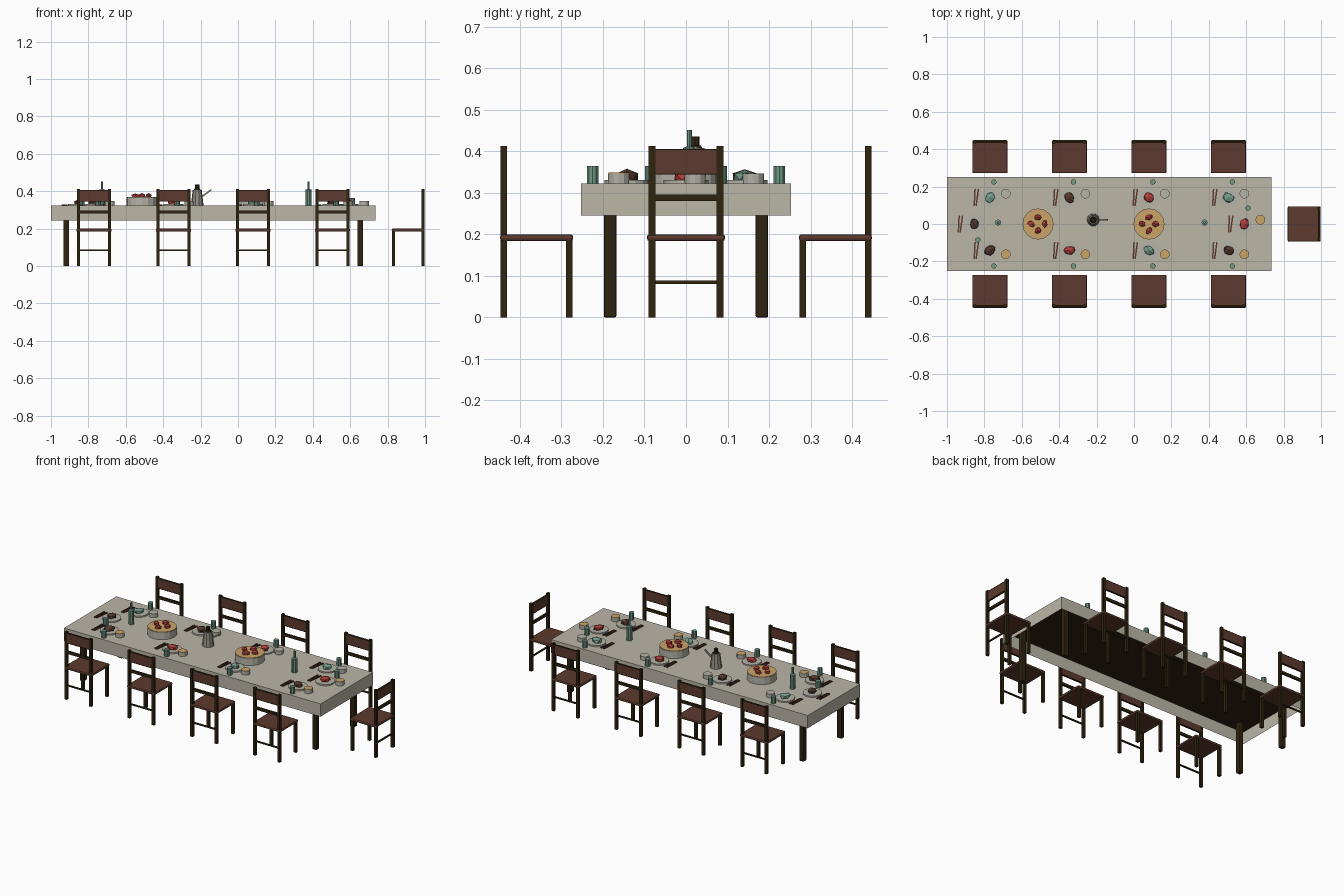
import bpy, bmesh, math, random
from mathutils import Matrix, Vector

if "Cube" in bpy.data.objects:
    bpy.data.objects.remove(bpy.data.objects["Cube"])

random.seed(4)


def mat(name, r, g, b):
    m = bpy.data.materials.new(name)
    lin = [((c / 255 + 0.055) / 1.055) ** 2.4 for c in (r, g, b)]
    m.diffuse_color = (*lin, 1)
    m.use_nodes = True
    m.node_tree.nodes["Principled BSDF"].inputs["Base Color"].default_value = m.diffuse_color
    return m


CLOTH = mat("linen cloth", 187, 182, 167)
DARK = mat("dark wood", 46, 35, 15)
SEAT = mat("brown wood", 93, 58, 46)
GLASS = mat("green glass", 112, 152, 134)
CERAMIC = mat("grey ceramic", 182, 180, 168)
OCHRE = mat("ochre soup", 204, 163, 104)
RED = mat("red food", 176, 62, 58)
MEAT = mat("brown food", 84, 56, 45)
GREEN = mat("green food", 118, 158, 140)
METAL = mat("grey metal", 146, 144, 132)

TOP = 0.323  # cloth surface


def finish(name, bm, material, M=Matrix()):
    me = bpy.data.meshes.new(name)
    bm.transform(M)
    bm.to_mesh(me)
    bm.free()
    me.materials.append(material)
    o = bpy.data.objects.new(name, me)
    bpy.context.collection.objects.link(o)
    return o


def box(name, lo, hi, material, M=Matrix(), bevel=0, open_bottom=False):
    bm = bmesh.new()
    bmesh.ops.create_cube(bm, size=1)
    for v in bm.verts:
        v.co = Vector([(lo[i] + hi[i]) / 2 + v.co[i] * (hi[i] - lo[i]) for i in range(3)])
    if open_bottom:
        bmesh.ops.delete(bm, geom=[f for f in bm.faces if f.normal.z < -0.5], context='FACES')
    if bevel:
        bmesh.ops.bevel(bm, geom=bm.edges[:], offset=bevel, segments=2, profile=0.5, affect='EDGES')
    return finish(name, bm, material, M)


def lathe(name, x, y, profile, material, sides=12):
    """Stack of rings (radius, z), closed with flat caps."""
    bm = bmesh.new()
    rings = [[bm.verts.new((x + r * math.cos(2 * math.pi * i / sides),
                            y + r * math.sin(2 * math.pi * i / sides), z))
              for i in range(sides)] for r, z in profile]
    for a, b in zip(rings, rings[1:]):
        for i in range(sides):
            j = (i + 1) % sides
            bm.faces.new((a[i], a[j], b[j], b[i]))
    bm.faces.new(rings[0][::-1])
    bm.faces.new(rings[-1])
    return finish(name, bm, material)


def lump(name, x, y, z, size, material):
    bm = bmesh.new()
    bmesh.ops.create_icosphere(bm, subdivisions=1, radius=1)
    for v in bm.verts:
        v.co *= random.uniform(0.85, 1.08)
    M = Matrix.Translation((x, y, z)) @ Matrix.Rotation(random.uniform(0, 6), 4, 'Z') @ Matrix.Diagonal((*size, 1))
    return finish(name, bm, material, M)


# Table: open cloth shell, board under it, four legs
box("tablecloth", (-1, -0.2525, 0.245), (0.735, 0.2525, TOP), CLOTH, open_bottom=True)
box("table_board", (-0.995, -0.2475, 0.317), (0.73, 0.2475, 0.321), DARK)
for lx in (-0.918, 0.654):
    for ly in (-0.183, 0.183):
        box("table_leg", (lx - 0.015, ly - 0.015, 0), (lx + 0.015, ly + 0.015, 0.318), DARK, bevel=0.004)


# Chairs, back towards local +y
def chair(x, y, angle):
    M = Matrix.Translation((x, y, 0)) @ Matrix.Rotation(angle, 4, 'Z')
    box("chair_seat", (-0.094, -0.088, 0.184), (0.094, 0.088, 0.2), SEAT, M, 0.006)
    for s in (-1, 1):
        px = s * 0.082
        box("chair_back_post", (px - 0.008, 0.071, 0), (px + 0.008, 0.087, 0.413), DARK, M)
        box("chair_front_leg", (px - 0.008, -0.087, 0), (px + 0.008, -0.071, 0.186), DARK, M)
    box("chair_back_panel", (-0.076, 0.074, 0.347), (0.076, 0.084, 0.403), SEAT, M)
    box("chair_panel_top", (-0.076, 0.073, 0.403), (0.076, 0.085, 0.406), DARK, M)
    box("chair_panel_bottom", (-0.076, 0.073, 0.344), (0.076, 0.085, 0.347), DARK, M)
    box("chair_lower_rail", (-0.076, 0.073, 0.28), (0.076, 0.085, 0.296), DARK, M)
    box("chair_rung", (-0.076, 0.075, 0.081), (0.076, 0.083, 0.089), DARK, M)


ROWS = (-0.77, -0.345, 0.08, 0.505)
for cx in ROWS:
    chair(cx, 0.36, 0)
    chair(cx, -0.36, math.pi)
chair(0.91, 0, -math.pi / 2)


# Place settings
def bowl(x, y, soup):
    lathe("small_bowl", x, y, [(0.025, TOP), (0.026, TOP + 0.024)], CERAMIC)
    if soup:
        lathe("bowl_soup", x, y, [(0.025, TOP + 0.02), (0.025, TOP + 0.0255)], OCHRE)


def glass(x, y):
    lathe("drinking_glass", x, y, [(0.0145, TOP), (0.0145, TOP + 0.042)], GLASS, 10)


def plate(x, y, food):
    lathe("plate", x, y, [(0.054, TOP), (0.054, TOP + 0.008)], CERAMIC, 16)
    lump("plate_food", x, y, TOP + 0.016, (0.035, 0.028, 0.018), food)
    for k, a in ((-0.007, -0.05), (0.007, -0.14)):
        M = Matrix.Translation((x - 0.075 + k, y, TOP)) @ Matrix.Rotation(a, 4, 'Z')
        box("chopstick", (-0.004, -0.045, 0), (0.004, 0.045, 0.006), SEAT, M)


for cx, back_food, front_food in zip(ROWS, (GREEN, MEAT, RED, GREEN), (MEAT, RED, GREEN, MEAT)):
    for s, food in ((1, back_food), (-1, front_food)):
        plate(cx, s * 0.142, food)
        bowl(cx + 0.085, s * 0.162, s < 0)
        glass(cx + 0.021, s * 0.225)
plate(-0.855, 0, MEAT)
glass(-0.835, -0.085)
plate(0.59, 0, RED)
glass(0.61, 0.085)
bowl(0.675, 0.022, True)

# Serving pots with soup and dumplings
for px in (-0.513, 0.08):
    lathe("serving_pot", px, 0, [(0.083, TOP), (0.083, TOP + 0.043)], CERAMIC, 16)
    lathe("pot_filling", px, 0, [(0.081, TOP + 0.04), (0.081, TOP + 0.046)], OCHRE, 16)
    for i in range(4):
        a = math.pi * i / 2
        lump("pot_morsel", px + 0.036 * math.cos(a), 0.036 * math.sin(a), TOP + 0.052,
             (0.022, 0.017, 0.015), RED)

# Bottles
for bx in (-0.727, 0.377):
    lathe("bottle", bx, 0.008, [(0.016, TOP), (0.016, 0.408), (0.0065, 0.412), (0.0065, 0.451)], GLASS, 10)

# Jug with lid, knob and slanted spout
lathe("jug_body", -0.218, 0.022, [(0.034, TOP), (0.024, 0.408)], METAL, 10)
lathe("jug_lid", -0.218, 0.022, [(0.02, 0.406), (0.014, 0.414)], DARK, 10)
lathe("jug_knob", -0.218, 0.022, [(0.011, 0.412), (0.011, 0.436)], DARK, 8)
M = Matrix.Translation((-0.195, 0.022, 0.37)) @ Matrix.Rotation(-math.radians(36), 4, 'Y')
box("jug_spout", (0, -0.004, -0.004), (0.065, 0.004, 0.004), METAL, M)
